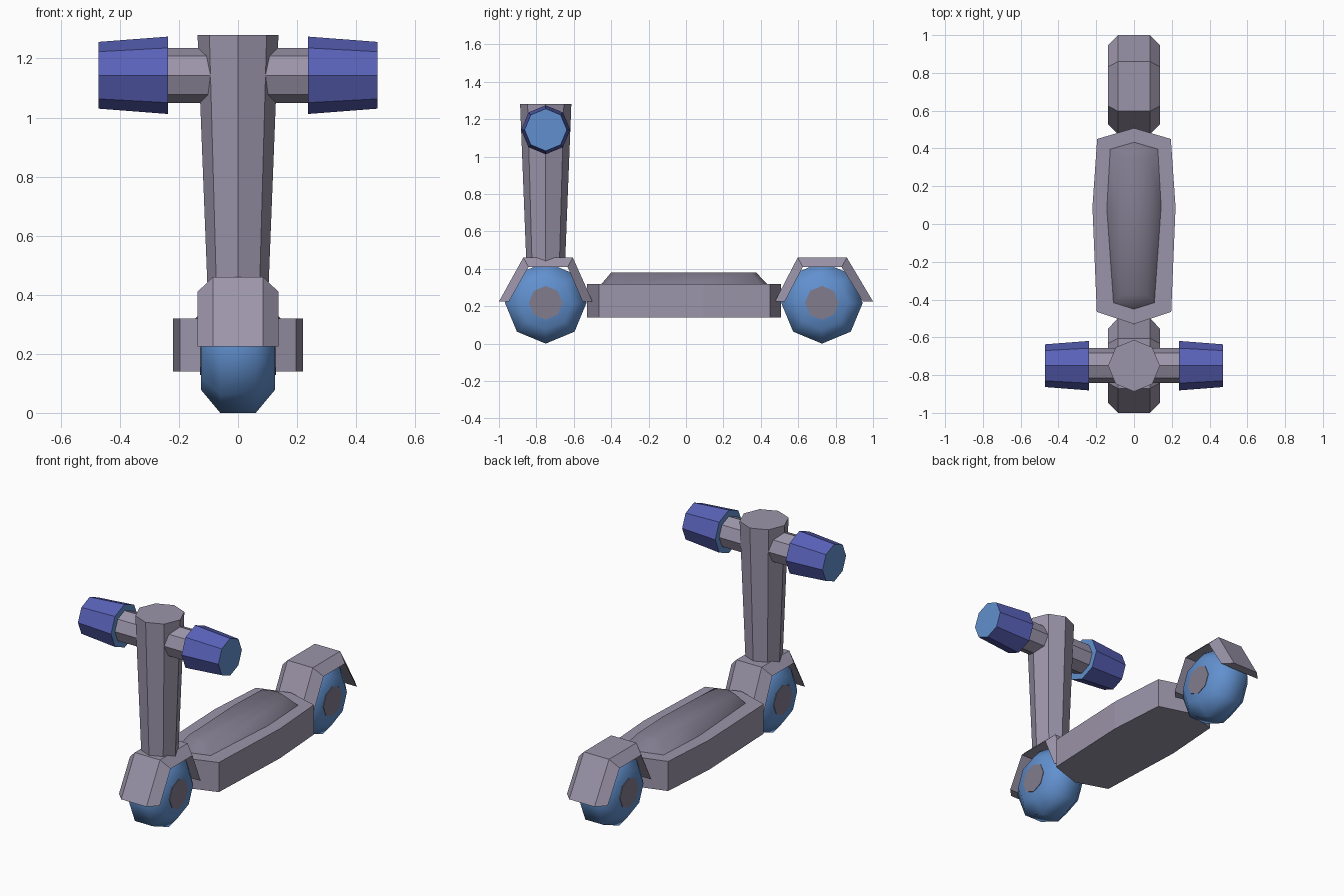
import bpy, bmesh
from math import sin, cos, pi

if "Cube" in bpy.data.objects:
    bpy.data.objects.remove(bpy.data.objects["Cube"])


def material(name, rgb):
    m = bpy.data.materials.new(name)
    m.diffuse_color = (*rgb, 1)
    m.use_nodes = True
    m.node_tree.nodes["Principled BSDF"].inputs["Base Color"].default_value = m.diffuse_color
    return m


GREY = material("warm_grey", (0.33, 0.30, 0.40))
DARK = material("dark_grey", (0.22, 0.20, 0.27))
BLUE = material("blue", (0.12, 0.28, 0.62))
INDIGO = material("indigo", (0.10, 0.12, 0.48))


def loft(name, rings, mat, smooth=None, cap_mat=None):
    """Skin equal-length rings of points and cap both ends."""
    bm = bmesh.new()
    rows = [[bm.verts.new(p) for p in ring] for ring in rings]
    n = len(rows[0])
    for a, b in zip(rows, rows[1:]):
        for i in range(n):
            j = (i + 1) % n
            bm.faces.new((a[i], a[j], b[j], b[i]))
    for row in (rows[0], rows[-1]):
        bm.faces.new(row).material_index = 1 if cap_mat else 0
    bmesh.ops.recalc_face_normals(bm, faces=bm.faces)
    mesh = bpy.data.meshes.new(name)
    bm.to_mesh(mesh)
    bm.free()
    mesh.materials.append(mat)
    if cap_mat:
        mesh.materials.append(cap_mat)
    ob = bpy.data.objects.new(name, mesh)
    bpy.context.collection.objects.link(ob)
    if smooth:
        bpy.ops.object.select_all(action='DESELECT')
        ob.select_set(True)
        bpy.context.view_layer.objects.active = ob
        bpy.ops.object.shade_smooth_by_angle(angle=smooth * pi / 180)
    return ob


def ring_x(x, r, y, z, n=8):
    return [(x, y + r * cos(2 * pi * i / n), z + r * sin(2 * pi * i / n)) for i in range(n)]


def ring_z(z, r, y, n=8):
    return [(r * cos(2 * pi * i / n), y + r * sin(2 * pi * i / n), z) for i in range(n)]


def outline(half, z):
    """Mirror a half outline, listed front to back, across x = 0."""
    return [(x, y, z) for x, y in half] + [(-x, y, z) for x, y in half[-2:0:-1]]


# Wheels and hubs
for side, y in (("front", -0.75), ("rear", 0.727)):
    z = 0.218
    profile = [(-0.125, 0.14), (-0.06, z), (0.06, z), (0.125, 0.14)]
    loft(side + "_wheel", [ring_x(x, r, y, z) for x, r in profile], BLUE, 60)
    loft(side + "_hub", [ring_x(x, 0.09, y, z) for x in (-0.128, 0.128)], DARK)

# Fenders: chamfered bands folded over each wheel
for side, tips, tops in (("front", (-1.0, -0.5), (-0.87, -0.605)),
                         ("rear", (0.475, 1.0), (0.597, 0.86))):
    outer = [(tips[0], 0.225), (tops[0], 0.46), (tops[1], 0.46), (tips[1], 0.225)]
    inset = [(tips[0] + 0.053, 0.225), (tops[0] + 0.028, 0.41),
             (tops[1] - 0.028, 0.41), (tips[1] - 0.053, 0.225)]
    rings = [[(-0.137, *i), (-0.085, *o), (0.085, *o), (0.137, *i)]
             for o, i in zip(outer, inset)]
    loft(side + "_fender", rings, GREY)

# Deck and raised foot pad
deck = [(0, -0.53), (0.197, -0.465), (0.22, 0.09), (0.195, 0.45), (0, 0.508)]
loft("deck", [outline(deck, 0.14), outline(deck, 0.32)], GREY)
pad = [(0, -0.455), (0.112, -0.42), (0.148, 0.09), (0.13, 0.4), (0, 0.438)]
pad_top = [(0, -0.4), (0.07, -0.375), (0.09, 0.09), (0.08, 0.345), (0, 0.375)]
loft("foot_pad", [outline(pad, 0.315), outline(pad_top, 0.38)], DARK, 60)

# Steering column, flaring upwards
loft("steering_column", [ring_z(0.44, 0.104, -0.75), ring_z(1.28, 0.137, -0.75)], GREY)

# Handlebar and tapered grips
loft("handlebar", [ring_x(x, 0.093, -0.75, 1.143) for x in (-0.25, 0.25)], GREY)
for side, s in (("left", -1), ("right", 1)):
    loft(side + "_grip", [ring_x(s * 0.237, 0.131, -0.75, 1.143),
                          ring_x(s * 0.472, 0.113, -0.75, 1.143)], INDIGO, cap_mat=BLUE)
